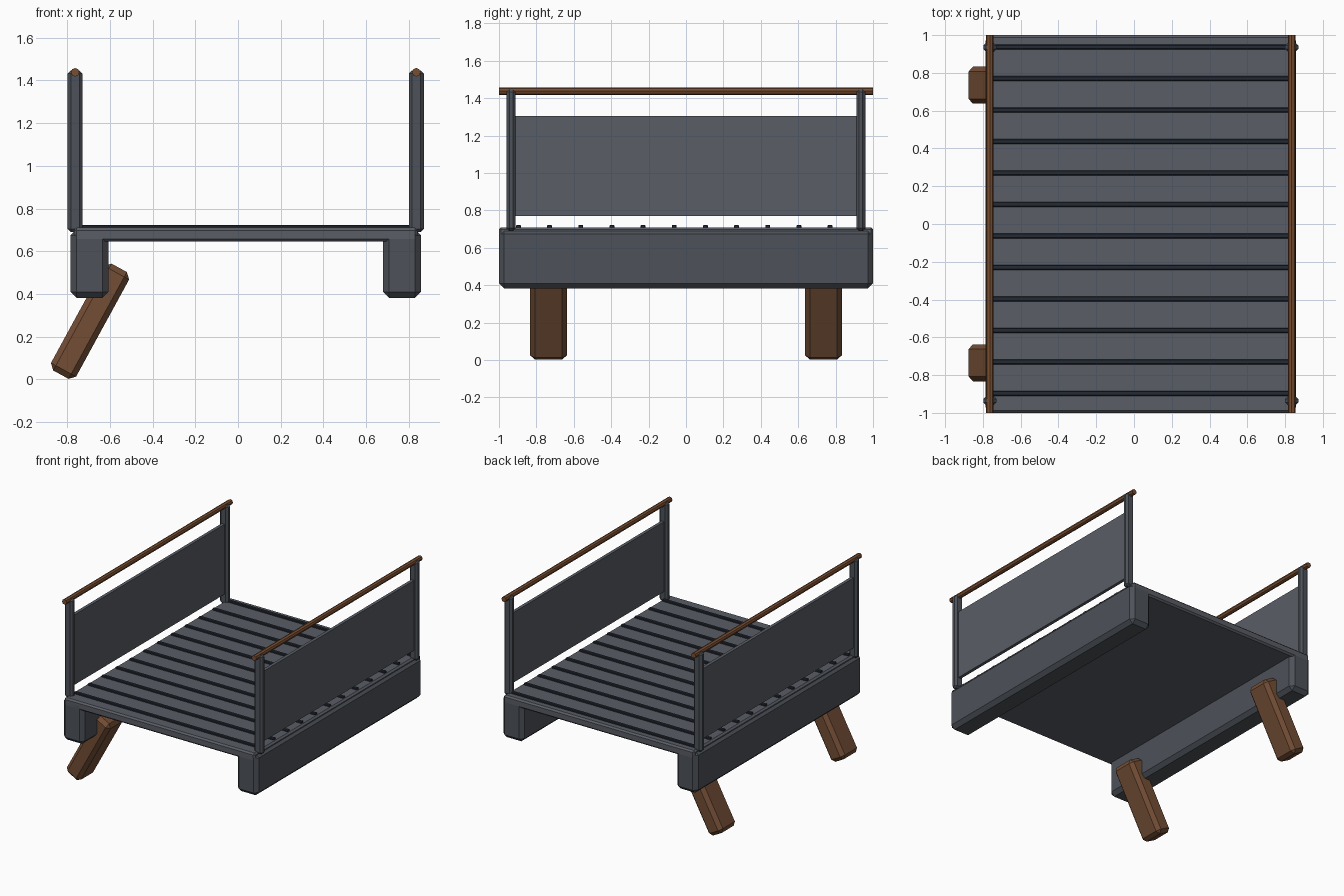
import bpy, bmesh, math

if "Cube" in bpy.data.objects:
    bpy.data.objects.remove(bpy.data.objects["Cube"])

def mat(name, rgb):
    m = bpy.data.materials.new(name)
    m.diffuse_color = (*rgb, 1)
    m.use_nodes = True
    m.node_tree.nodes["Principled BSDF"].inputs["Base Color"].default_value = m.diffuse_color
    return m

STEEL = mat("slate_metal", (0.075, 0.085, 0.10))
PLATE = mat("deck_metal", (0.10, 0.11, 0.13))
DARK = mat("dark_strip", (0.018, 0.023, 0.035))
WOOD = mat("brown_leg", (0.17, 0.075, 0.035))
RAIL = mat("brown_rail", (0.19, 0.075, 0.03))

def box(name, lo, hi, material, bevel=0.0, tilt=0.0):
    """Chamfered box between two corners, optionally tilted about y."""
    size = [b - a for a, b in zip(lo, hi)]
    bm = bmesh.new()
    bmesh.ops.create_cube(bm, size=1)
    bmesh.ops.scale(bm, vec=size, verts=bm.verts)
    if bevel:
        bmesh.ops.bevel(bm, geom=bm.edges[:], offset=bevel, segments=1,
                        affect='EDGES', profile=0.5)
    me = bpy.data.meshes.new(name)
    bm.to_mesh(me)
    bm.free()
    me.materials.append(material)
    ob = bpy.data.objects.new(name, me)
    ob.location = [(a + b) / 2 for a, b in zip(lo, hi)]
    ob.rotation_euler.y = tilt
    bpy.context.collection.objects.link(ob)
    return ob

MID = 0.036   # the platform sits slightly off centre because the legs stick out

# deck plate and raised grip strips
box("deck", (MID - 0.804, -1, 0.646), (MID + 0.804, 1, 0.71), PLATE, 0.012)
for i in range(12):
    y = 0.937 - i / 6
    box(f"grip_strip_{i + 1}", (MID - 0.785, y - 0.013, 0.70),
        (MID + 0.785, y + 0.013, 0.723), DARK, 0.004)

for side, s in (("left", -1), ("right", 1)):
    # side beam under the deck
    x = MID + s * 0.732
    box(f"{side}_beam", (x - 0.089, -1, 0.382), (x + 0.089, 1, 0.702), STEEL, 0.028)

    # guard rail: posts, panel and round handrail
    x = MID + s * 0.799
    for end, y in (("front", -0.935), ("back", 0.935)):
        box(f"{side}_{end}_post", (x - 0.035, y - 0.024, 0.69),
            (x + 0.035, y + 0.024, 1.447), STEEL, 0.015)
    box(f"{side}_panel", (x - 0.012, -0.92, 0.771), (x + 0.012, 0.92, 1.304), PLATE)
    bpy.ops.mesh.primitive_cylinder_add(vertices=8, radius=0.02, depth=2,
                                        location=(x, 0, 1.438),
                                        rotation=(math.pi / 2, 0, math.pi / 8 * 0))
    rail = bpy.context.object
    rail.name = f"{side}_handrail"
    rail.data.materials.append(RAIL)

# slanted legs on the left side only
for end, y in (("front", -0.735), ("back", 0.735)):
    box(f"{end}_leg", (-0.76, y - 0.098, -0.013), (-0.626, y + 0.098, 0.557),
        WOOD, 0.026, 0.5)
